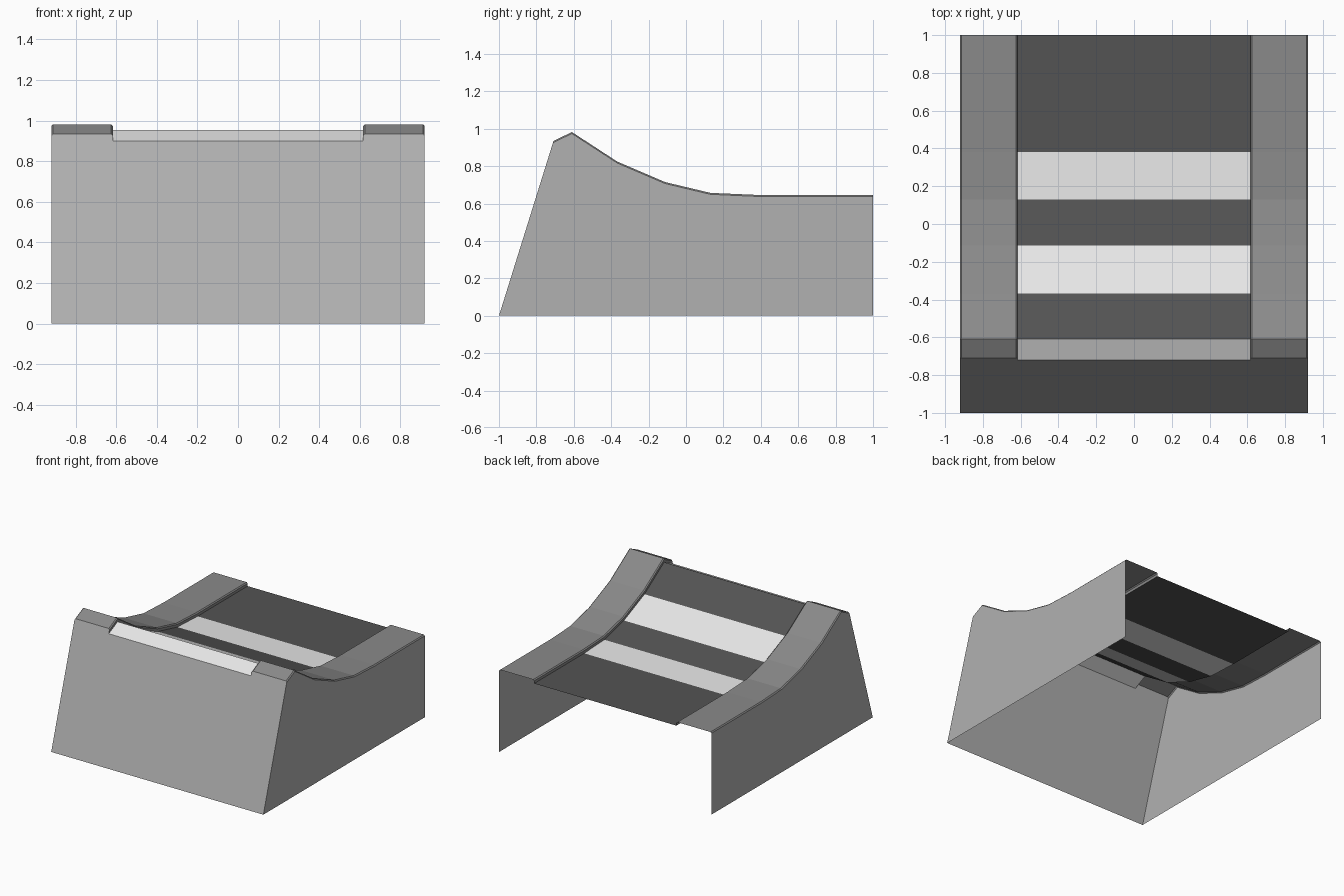
import bpy

if "Cube" in bpy.data.objects:
    bpy.data.objects.remove(bpy.data.objects["Cube"])


def material(name, v):
    m = bpy.data.materials.new(name)
    m.diffuse_color = (v, v, v, 1)
    m.use_nodes = True
    m.node_tree.nodes["Principled BSDF"].inputs["Base Color"].default_value = m.diffuse_color
    return m


LIGHT = material("light grey stripe", 0.80)
DARK = material("dark grey stripe", 0.087)
RAIL = material("mid grey rail", 0.253)
WALL = material("pale grey wall", 0.44)

W, INNER, CH = 0.92, 0.617, 0.008      # half width, deck half width, chamfer
DROP = 0.029                           # deck depth below the rail tops

# Side profile of the rail tops (y, z), front to back
TOP = [(-0.708, 0.935), (-0.61, 0.982), (-0.367, 0.824), (-0.113, 0.715),
       (0.13, 0.657), (0.38, 0.646), (1.0, 0.646)]


def front_y(z):
    """y of the leaning front wall at height z"""
    return -1 + 0.312 * z


def lowered(d):
    """Top profile lowered by d, its first point kept on the front wall"""
    pts = [(y, z - d) for y, z in TOP]
    z0 = pts[0][1] - 0.2 * d
    pts[0] = (front_y(z0), z0)
    return pts


def make(name, verts, faces, mats, mirror=False):
    me = bpy.data.meshes.new(name)
    me.from_pydata(verts, [], faces)
    for m in mats:
        me.materials.append(m)
    ob = bpy.data.objects.new(name, me)
    bpy.context.collection.objects.link(ob)
    if mirror:
        ob.modifiers.new("mirror", 'MIRROR')
    return ob


def loft(name, lines, mats, mirror=False):
    """Skin between neighbouring (x, profile) lines"""
    n = len(TOP)
    verts = [(x, y, z) for x, prof in lines for y, z in prof]
    faces = [(j * n + i, j * n + i + 1, (j + 1) * n + i + 1, (j + 1) * n + i)
             for j in range(len(lines) - 1) for i in range(n - 1)]
    return make(name, verts, faces, mats, mirror)


cap, shoulder, floor = lowered(0), lowered(CH), lowered(DROP)

# Raised rails with chamfered edges and inner step
loft("side_rail", [(W, shoulder), (W - CH, cap), (INNER + CH, cap),
                   (INNER, shoulder), (INNER, floor)], [RAIL], True)

# Recessed deck, bands alternate light and dark from the front lip
deck = loft("striped_deck", [(INNER, floor), (-INNER, floor)], [LIGHT, DARK])
for p in deck.data.polygons:
    p.material_index = p.index % 2

# Side walls
side = [(W, y, z) for y, z in [(-1, 0), (1, 0)] + shoulder[::-1]]
make("side_wall", side, [tuple(range(len(side)))], [WALL], True)

# Leaning front wall, notched for the deck
s, c, f = shoulder[0][1], cap[0][1], floor[0][1]
half = [(W, 0), (W, s), (W - CH, c), (INNER + CH, c), (INNER, s), (INNER, f)]
outline = half + [(-x, z) for x, z in half[::-1]]
verts = [(x, front_y(z), z) for x, z in outline]
make("front_wall", verts, [tuple(range(len(verts)))[::-1]], [WALL])
